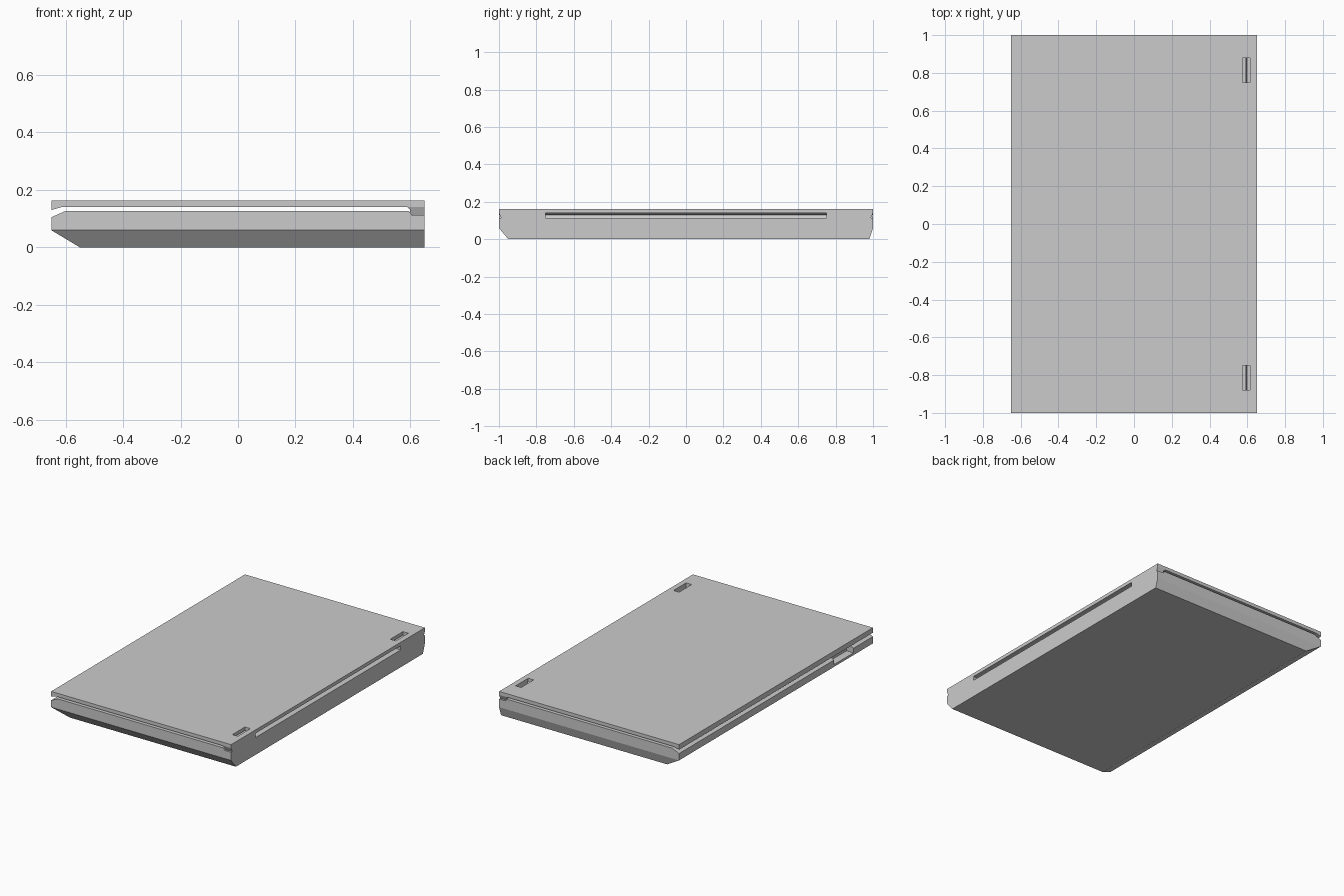
import bpy, bmesh

if "Cube" in bpy.data.objects:
    bpy.data.objects.remove(bpy.data.objects["Cube"])


def prism(name, profile, y0, y1):
    """Extrude an (x, z) profile along y."""
    bm = bmesh.new()
    face = bm.faces.new([bm.verts.new((x, y0, z)) for x, z in profile])
    ext = bmesh.ops.extrude_face_region(bm, geom=[face])["geom"]
    verts = [v for v in ext if isinstance(v, bmesh.types.BMVert)]
    bmesh.ops.translate(bm, verts=verts, vec=(0, y1 - y0, 0))
    bmesh.ops.recalc_face_normals(bm, faces=bm.faces[:])
    mesh = bpy.data.meshes.new(name)
    bm.to_mesh(mesh)
    bm.free()
    obj = bpy.data.objects.new(name, mesh)
    bpy.context.collection.objects.link(obj)
    return obj


def box_profile(x0, x1, z0, z1):
    return [(x0, z0), (x1, z0), (x1, z1), (x0, z1)]


def cut(obj, profile, y0, y1):
    """Subtract a prism from obj and discard the cutter."""
    cutter = prism("cutter", profile, y0, y1)
    cutter.hide_render = True
    mod = obj.modifiers.new("cut", "BOOLEAN")
    mod.operation = "DIFFERENCE"
    mod.solver = "EXACT"
    mod.object = cutter
    bpy.context.view_layer.objects.active = obj
    bpy.ops.object.modifier_apply(modifier=mod.name)
    bpy.data.objects.remove(cutter)


# Base: bevelled front edge, stepped hinge edge
base = prism("base", [(-.55, 0), (.65, 0), (.65, .113), (.605, .113), (.595, .127),
                      (-.6, .127), (-.65, .105), (-.65, .06)], -1, 1)

# Taper the lower part of both ends
bm = bmesh.new()
bm.from_mesh(base.data)
bmesh.ops.bisect_plane(bm, geom=bm.verts[:] + bm.edges[:] + bm.faces[:],
                       plane_co=(0, 0, .06), plane_no=(0, 0, 1), dist=1e-4)
for v in bm.verts:
    if v.co.z < .001:
        v.co.y = -.95 if v.co.y < 0 else .98
bm.to_mesh(base.data)
bm.free()

# Finger notch in the opening edge
cut(base, box_profile(-.7, -.6, .075, .2), -.8, -.6)

# Lid with a downward lip on the opening edge
lid = prism("lid", [(-.65, .13), (-.615, .14), (.65, .14), (.65, .163), (-.65, .163)], -1, 1)

# Hinges at both ends, with sloped outer faces and slots through the lid
hinge_profile = [(.589, .14), (.598, .132), (.6, .12), (.607, .113), (.65, .113), (.65, .14)]
for side, name in ((-1, "hinge_front"), (1, "hinge_back")):
    hinge = prism(name, hinge_profile, *sorted((.75 * side, side)))
    for v in hinge.data.vertices:
        if abs(v.co.y) > .99:
            v.co.y -= side * .012 * (.14 - v.co.z) / .027
    span = sorted((.75 * side, .88 * side))
    cut(lid, box_profile(.575, .615, .12, .2), *span)
    cut(hinge, box_profile(.596, .615, .13, .2), *span)
